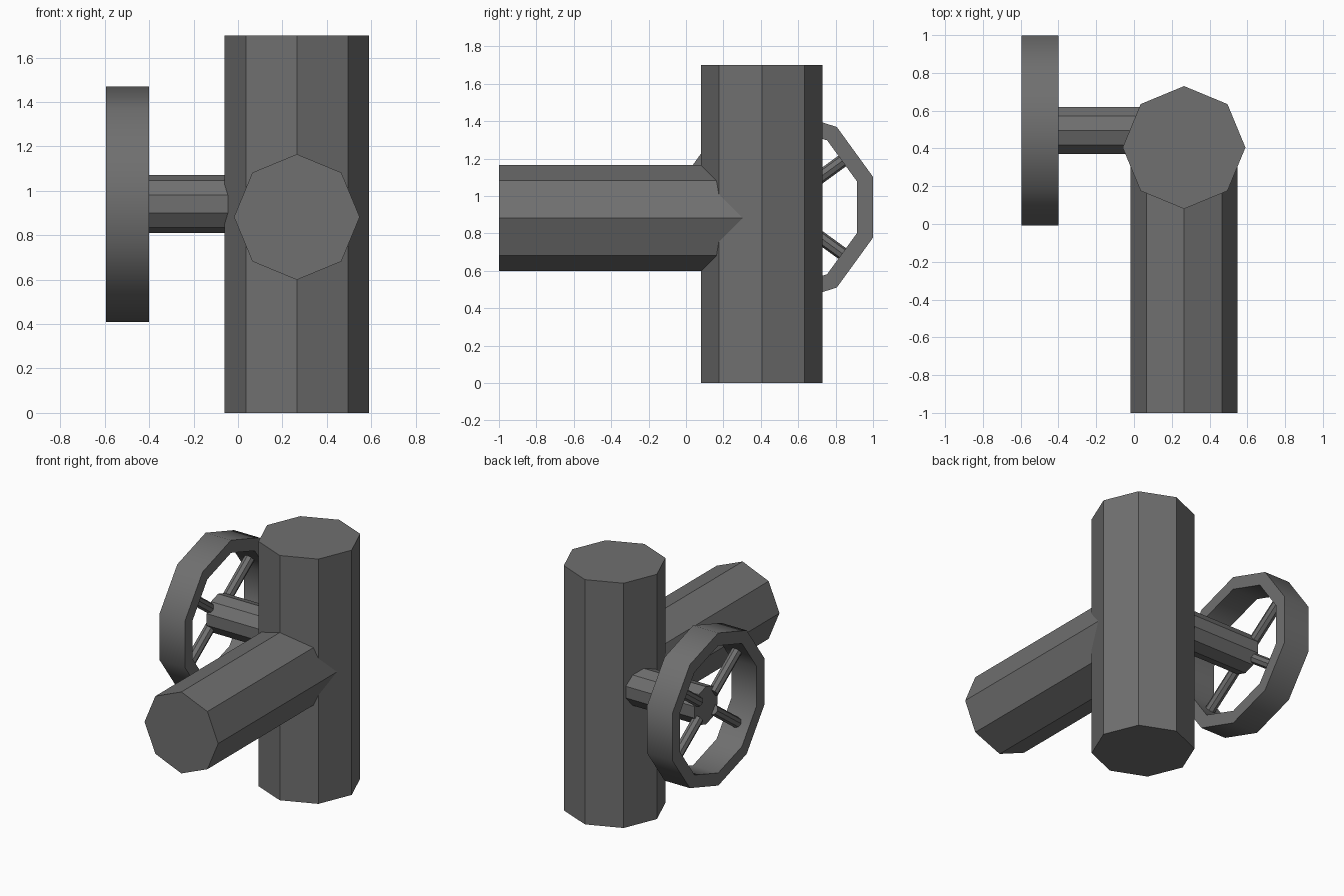
import bpy, bmesh, math
from mathutils import Vector

if "Cube" in bpy.data.objects:
    bpy.data.objects.remove(bpy.data.objects["Cube"])

grey = bpy.data.materials.new("dark_grey_metal")
grey.diffuse_color = (0.16, 0.16, 0.16, 1)
grey.use_nodes = True
grey.node_tree.nodes["Principled BSDF"].inputs["Base Color"].default_value = grey.diffuse_color

HUB = Vector((-0.4975, 0.495, 0.94))   # wheel centre


def finish(name, bm):
    bmesh.ops.recalc_face_normals(bm, faces=bm.faces)
    me = bpy.data.meshes.new(name)
    bm.to_mesh(me)
    bm.free()
    me.materials.append(grey)
    ob = bpy.data.objects.new(name, me)
    bpy.context.collection.objects.link(ob)
    return ob


def frame(axis):
    """Two directions across an axis; v is as close to up as possible."""
    ref = Vector((0, 1, 0)) if abs(axis.z) > 0.9 else Vector((0, 0, 1))
    u = axis.cross(ref).normalized()
    return u, u.cross(axis).normalized()


def prism(name, start, end, radius, sides):
    """Capped bar between two points, one corner pointing up."""
    start, end = Vector(start), Vector(end)
    u, v = frame((end - start).normalized())
    bm = bmesh.new()
    rings = []
    for c in (start, end):
        rings.append([bm.verts.new(c + radius * (math.sin(t) * u + math.cos(t) * v))
                      for t in (2 * math.pi * i / sides for i in range(sides))])
    a, b = rings
    bm.faces.new(a)
    bm.faces.new(b)
    for i in range(sides):
        j = (i + 1) % sides
        bm.faces.new((a[i], a[j], b[j], b[i]))
    return finish(name, bm)


# main pipes
prism("vertical_pipe", (0.265, 0.405, 0), (0.265, 0.405, 1.70), 0.325, 8)
prism("side_pipe", (0.265, -1.0, 0.882), (0.265, 0.405, 0.882), 0.283, 8)

# valve stem
prism("valve_stem", (-0.5, HUB.y, HUB.z), (0.05, HUB.y, HUB.z), 0.131, 10)

# wheel rim: square section carried round ten corners
bm = bmesh.new()
section = [(-0.595, 0.53), (-0.40, 0.53), (-0.40, 0.442), (-0.595, 0.442)]
loops = []
for i in range(10):
    t = math.radians(90 + 36 * i)
    loops.append([bm.verts.new((x, HUB.y + r * math.cos(t), HUB.z + r * math.sin(t)))
                  for x, r in section])
for i in range(10):
    a, b = loops[i], loops[(i + 1) % 10]
    for k in range(4):
        m = (k + 1) % 4
        bm.faces.new((a[k], a[m], b[m], b[k]))
rim = finish("wheel_rim", bm)
bpy.context.view_layer.objects.active = rim
rim.select_set(True)
bpy.ops.object.shade_smooth_by_angle(angle=math.radians(40))

# four spokes in a flattened cross
for n, deg in enumerate((36, 144, 216, 324)):
    t = math.radians(deg)
    d = Vector((0, math.cos(t), math.sin(t)))
    prism(f"wheel_spoke_{n + 1}", HUB + d * 0.10, HUB + d * 0.44, 0.035, 8)
